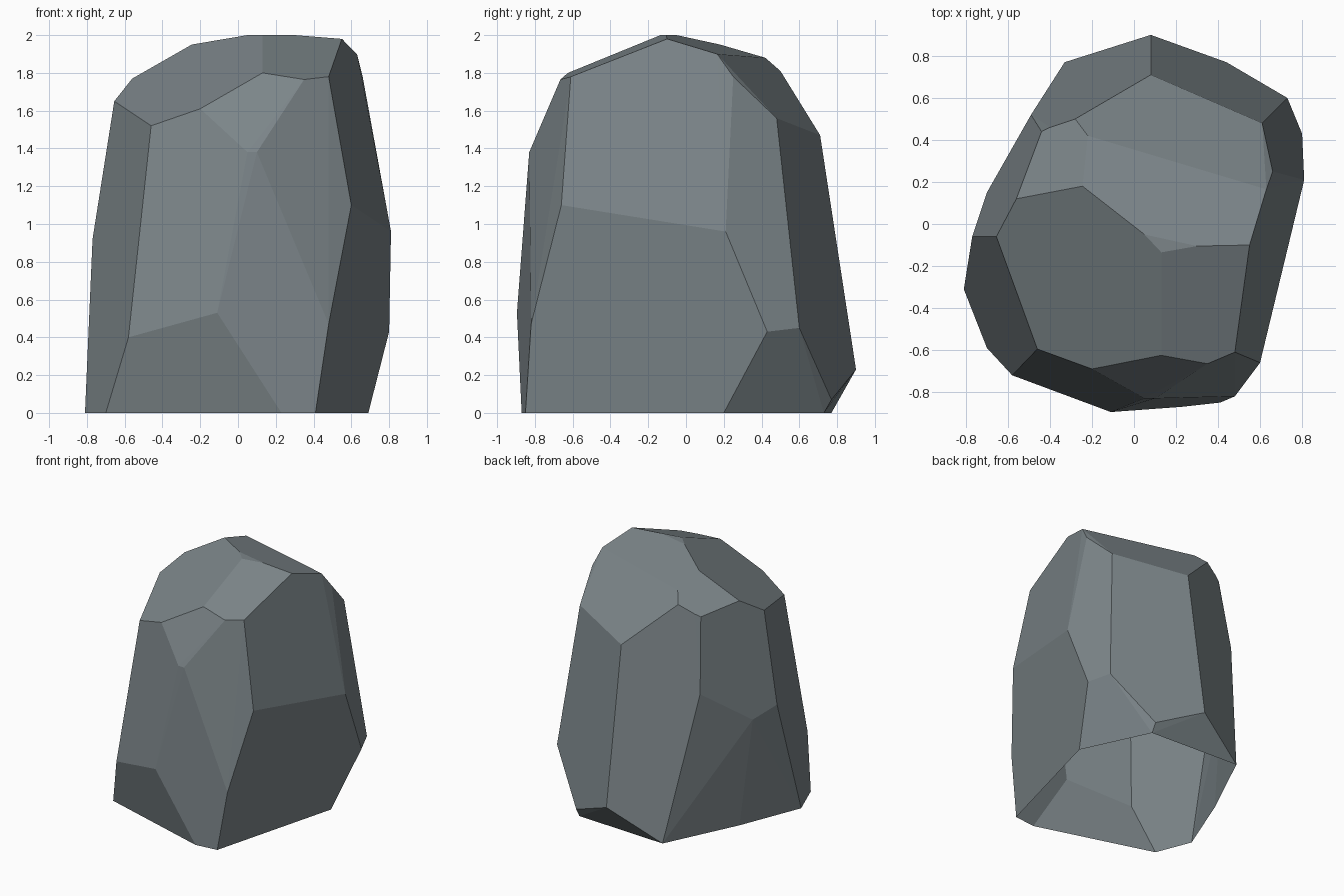
import bpy, bmesh, math

if "Cube" in bpy.data.objects:
    bpy.data.objects.remove(bpy.data.objects["Cube"])

# Corner points of the faceted boulder, ring by ring
base = [(.69, .20, 0), (.44, .73, 0), (-.33, .77, 0), (-.61, .19, 0),
        (-.81, -.31, 0), (-.70, -.59, 0), (.23, -.87, 0), (.41, -.85, 0)]
lower = [(.44, .77, .07), (.08, .90, .23), (.80, .43, .43), (.73, .60, .45),
         (-.58, -.72, .40), (-.11, -.895, .53), (.48, -.82, .47)]
middle = [(.81, .21, .96), (-.77, -.06, .92), (-.70, .15, .86),
          (-.49, .52, 1.15), (.60, -.66, 1.10), (.05, -.83, 1.38), (.10, -.83, 1.38)]
shoulder = [(.08, .71, 1.47), (.61, .48, 1.56), (-.46, -.595, 1.52), (-.655, -.06, 1.65),
            (-.20, -.69, 1.61), (.13, -.625, 1.80), (.35, -.665, 1.765), (.48, -.61, 1.78),
            (.66, .25, 1.78), (-.56, .12, 1.77), (-.44, .44, 1.73), (-.40, .46, 1.75),
            (-.28, .50, 1.81)]
crown = [(-.22, .42, 1.88), (.63, .165, 1.90), (-.245, .18, 1.95), (.55, -.10, 1.98),
         (.30, -.105, 2), (.13, -.135, 2), (.05, -.05, 2)]

# Wrap the points in a convex shell
bm = bmesh.new()
for p in base + lower + middle + shoulder + crown:
    bm.verts.new(p)
bmesh.ops.convex_hull(bm, input=bm.verts[:])
bmesh.ops.delete(bm, geom=[v for v in bm.verts if not v.link_faces], context='VERTS')
bmesh.ops.recalc_face_normals(bm, faces=bm.faces[:])

# The underside is open
floor = [f for f in bm.faces if all(v.co.z < .001 for v in f.verts)]
bmesh.ops.delete(bm, geom=floor, context='FACES')

# Merge nearly coplanar triangles into broad facets
bmesh.ops.dissolve_limit(bm, angle_limit=math.radians(3), verts=bm.verts[:], edges=bm.edges[:])

mesh = bpy.data.meshes.new("boulder")
bm.to_mesh(mesh)
bm.free()
rock = bpy.data.objects.new("boulder", mesh)
bpy.context.collection.objects.link(rock)

# Stone colour
stone = bpy.data.materials.new("grey stone")
stone.diffuse_color = (.20, .235, .25, 1)
stone.use_nodes = True
stone.node_tree.nodes["Principled BSDF"].inputs["Base Color"].default_value = stone.diffuse_color
mesh.materials.append(stone)
